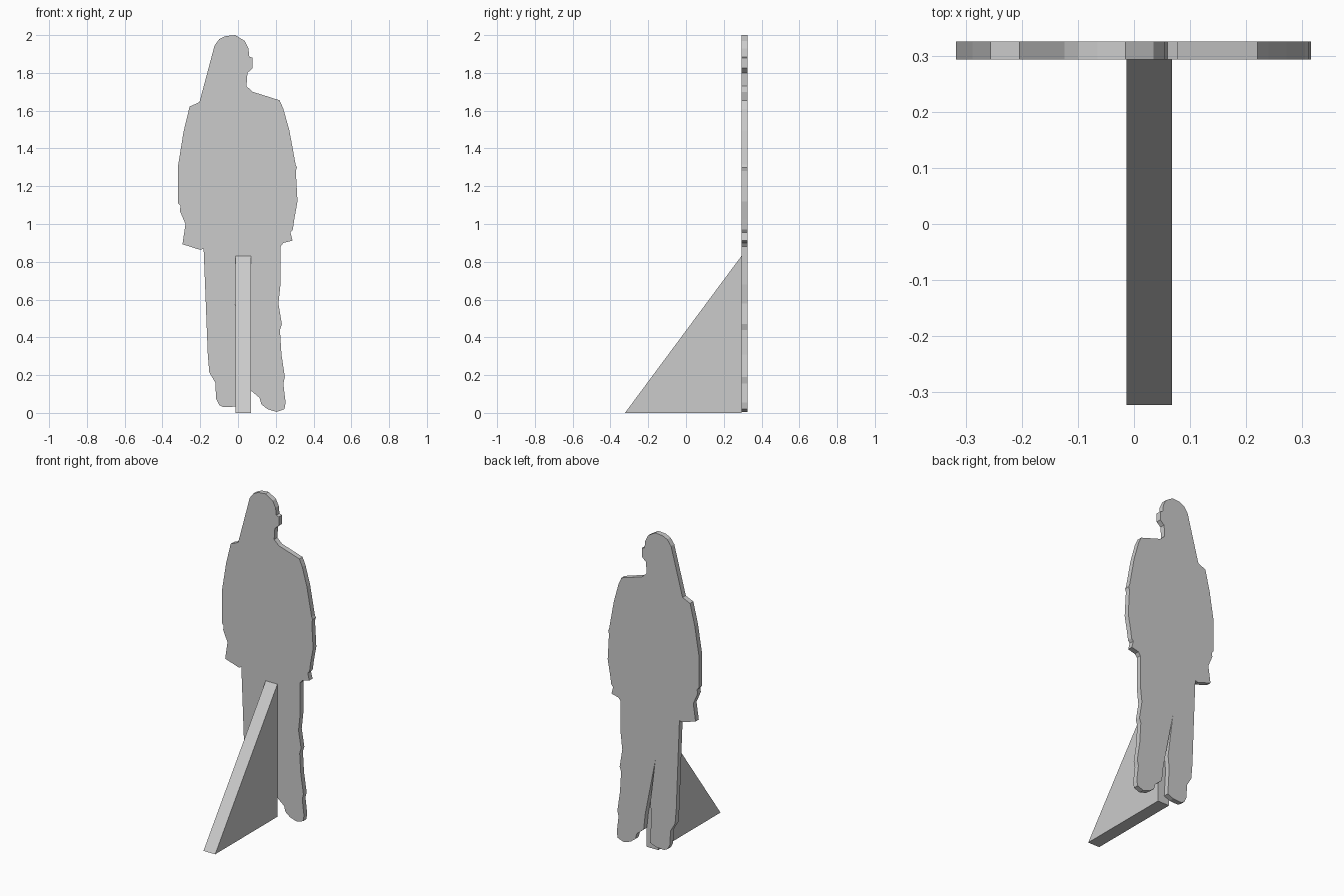
import bpy, bmesh
from mathutils import Vector


def extruded(name, points, push):
    """Flat profile polygon pushed along a vector into a solid."""
    bm = bmesh.new()
    push = Vector(push)
    near = [bm.verts.new(p) for p in points]
    far = [bm.verts.new(Vector(p) + push) for p in points]
    bm.faces.new(near)
    bm.faces.new(far[::-1])
    n = len(points)
    for i in range(n):
        j = (i + 1) % n
        bm.faces.new((near[i], far[i], far[j], near[j]))
    bmesh.ops.recalc_face_normals(bm, faces=bm.faces)
    # split the concave caps cleanly
    bmesh.ops.triangulate(bm, faces=[f for f in bm.faces if len(f.verts) > 4])
    mesh = bpy.data.meshes.new(name)
    bm.to_mesh(mesh)
    bm.free()
    obj = bpy.data.objects.new(name, mesh)
    bpy.context.collection.objects.link(obj)
    return obj


FRONT, BACK = 0.293, 0.325

# Head and right side of the outline, going down (x, z)
right_side = [
    (-0.065, 1.995), (-0.015, 2.0), (0.035, 1.97), (0.055, 1.93), (0.06, 1.885),
    (0.078, 1.88), (0.078, 1.825), (0.05, 1.80), (0.045, 1.73), (0.077, 1.70),
    (0.22, 1.655), (0.24, 1.61), (0.272, 1.495), (0.305, 1.315), (0.312, 1.30),
    (0.306, 1.28), (0.315, 1.12), (0.298, 1.025), (0.29, 0.97), (0.278, 0.955),
    (0.289, 0.912), (0.24, 0.90), (0.225, 0.88), (0.225, 0.68), (0.214, 0.58),
    (0.232, 0.47), (0.222, 0.44), (0.23, 0.31), (0.248, 0.19), (0.24, 0.155),
    (0.252, 0.055), (0.246, 0.02), (0.204, 0.005), (0.156, 0.02), (0.124, 0.045),
    (0.114, 0.08)]
# Narrow slit between the legs
slit = [(0.066, 0.12), (0.055, 0.22), (-0.015, 0.575), (0.02, 0.30),
        (0.012, 0.22), (0.022, 0.05)]
# Left side of the outline, going back up
left_side = [
    (-0.018, 0.033), (-0.077, 0.03), (-0.1, 0.042), (-0.116, 0.075), (-0.12, 0.16),
    (-0.152, 0.215), (-0.16, 0.31), (-0.172, 0.62), (-0.182, 0.87), (-0.20, 0.863),
    (-0.294, 0.893), (-0.278, 1.0), (-0.308, 1.07), (-0.304, 1.095), (-0.317, 1.11),
    (-0.317, 1.31), (-0.288, 1.49), (-0.256, 1.622), (-0.204, 1.645),
    (-0.124, 1.945), (-0.098, 1.98)]

# Standing cutout panel
outline = right_side + slit + left_side
extruded("cutout_panel", [(x, FRONT, z) for x, z in outline], (0, BACK - FRONT, 0))

# Triangular support wedge in front of the panel
wedge = [(-0.323, 0), (FRONT, 0), (FRONT, 0.83)]
extruded("support_wedge", [(-0.013, y, z) for y, z in wedge], (0.081, 0, 0))
